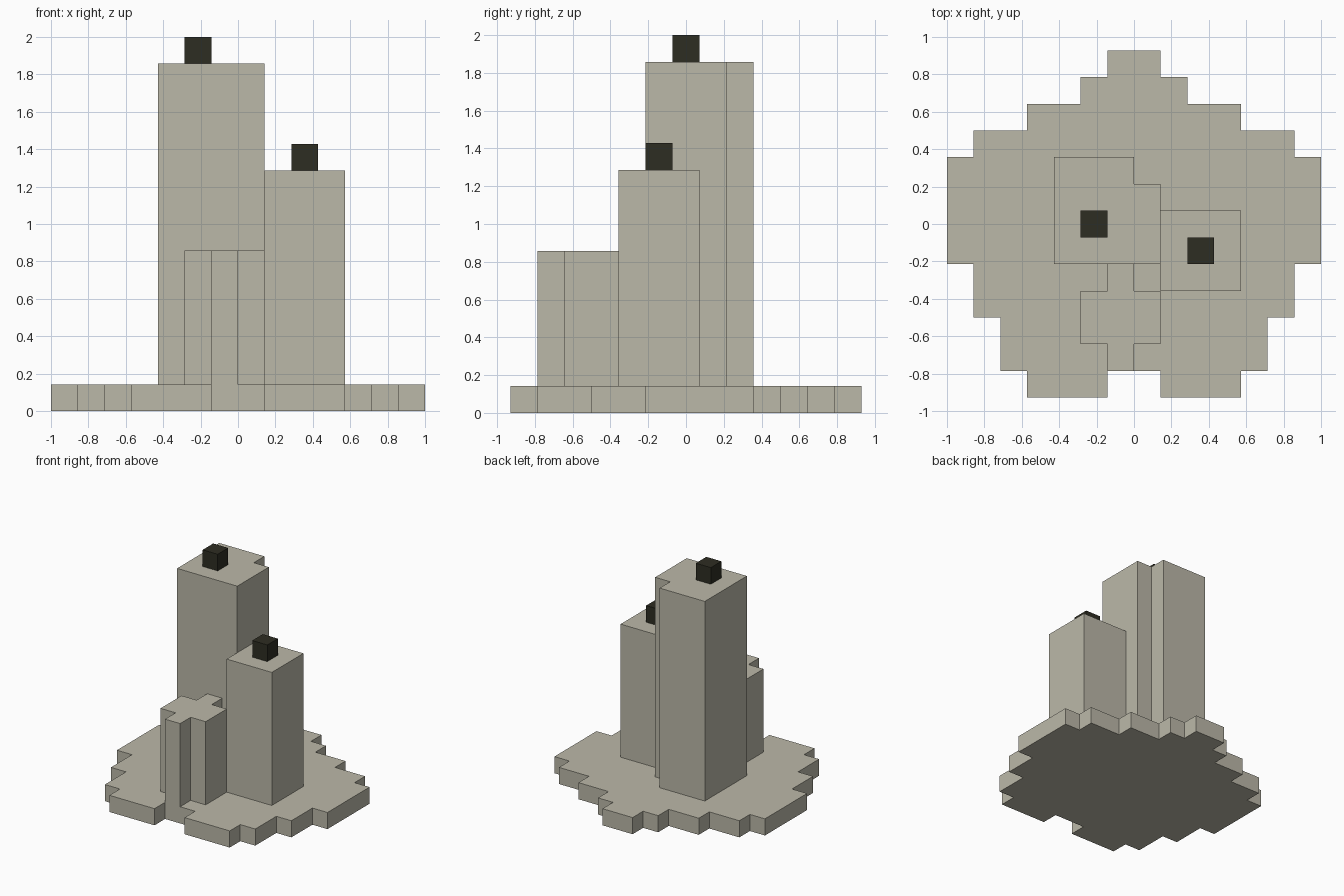
import bpy
import bmesh

UNIT = 1 / 7  # size of one block

cube = bpy.data.objects.get("Cube")
if cube:
    bpy.data.objects.remove(cube, do_unlink=True)


def make_material(name, rgb):
    mat = bpy.data.materials.new(name)
    mat.use_nodes = True
    mat.diffuse_color = (*rgb, 1)
    shader = mat.node_tree.nodes["Principled BSDF"]
    shader.inputs["Base Color"].default_value = (*rgb, 1)
    return mat


def prism(name, outline, bottom, top, mat):
    """Extrude a counter-clockwise outline, measured in blocks."""
    bm = bmesh.new()
    floor = bm.faces.new([bm.verts.new((x * UNIT, y * UNIT, bottom * UNIT)) for x, y in outline])
    raised = bmesh.ops.extrude_face_region(bm, geom=[floor], use_keep_orig=True)
    verts = [v for v in raised["geom"] if isinstance(v, bmesh.types.BMVert)]
    bmesh.ops.translate(bm, verts=verts, vec=(0, 0, (top - bottom) * UNIT))
    bmesh.ops.recalc_face_normals(bm, faces=bm.faces)
    mesh = bpy.data.meshes.new(name)
    bm.to_mesh(mesh)
    bm.free()
    mesh.materials.append(mat)
    obj = bpy.data.objects.new(name, mesh)
    bpy.context.collection.objects.link(obj)
    return obj


def rectangle(x0, x1, y0, y1):
    return [(x0, y0), (x1, y0), (x1, y1), (x0, y1)]


stone = make_material("pale_stone", (0.50, 0.482, 0.395))
charcoal = make_material("charcoal", (0.027, 0.026, 0.016))

# Stepped base: right half of the outline from front to back, then mirrored
half = [(1, -5.5), (1, -6.5), (4, -6.5), (4, -5.5), (5, -5.5), (5, -3.5),
        (6, -3.5), (6, -1.5), (7, -1.5), (7, 2.5), (6, 2.5), (6, 3.5),
        (4, 3.5), (4, 4.5), (2, 4.5), (2, 5.5), (1, 5.5), (1, 6.5)]
prism("stepped_base", half + [(-x, y) for x, y in reversed(half)], 0, 1, stone)

# Tall column with a notched back corner
tall = [(-3, -1.5), (1, -1.5), (1, 1.5), (0, 1.5), (0, 2.5), (-3, 2.5)]
prism("tall_column", tall, 1, 13, stone)

# Middle column
prism("middle_column", rectangle(1, 4, -2.5, 0.5), 1, 9, stone)

# Short column with a cross-shaped section
cross = [(-1, -5.5), (0, -5.5), (0, -4.5), (1, -4.5), (1, -2.5), (0, -2.5),
         (0, -1.5), (-1, -1.5), (-1, -2.5), (-2, -2.5), (-2, -4.5), (-1, -4.5)]
prism("short_column", cross, 1, 6, stone)

# Dark wicks on the two higher columns
prism("tall_wick", rectangle(-2, -1, -0.5, 0.5), 13, 14, charcoal)
prism("middle_wick", rectangle(2, 3, -1.5, -0.5), 9, 10, charcoal)
